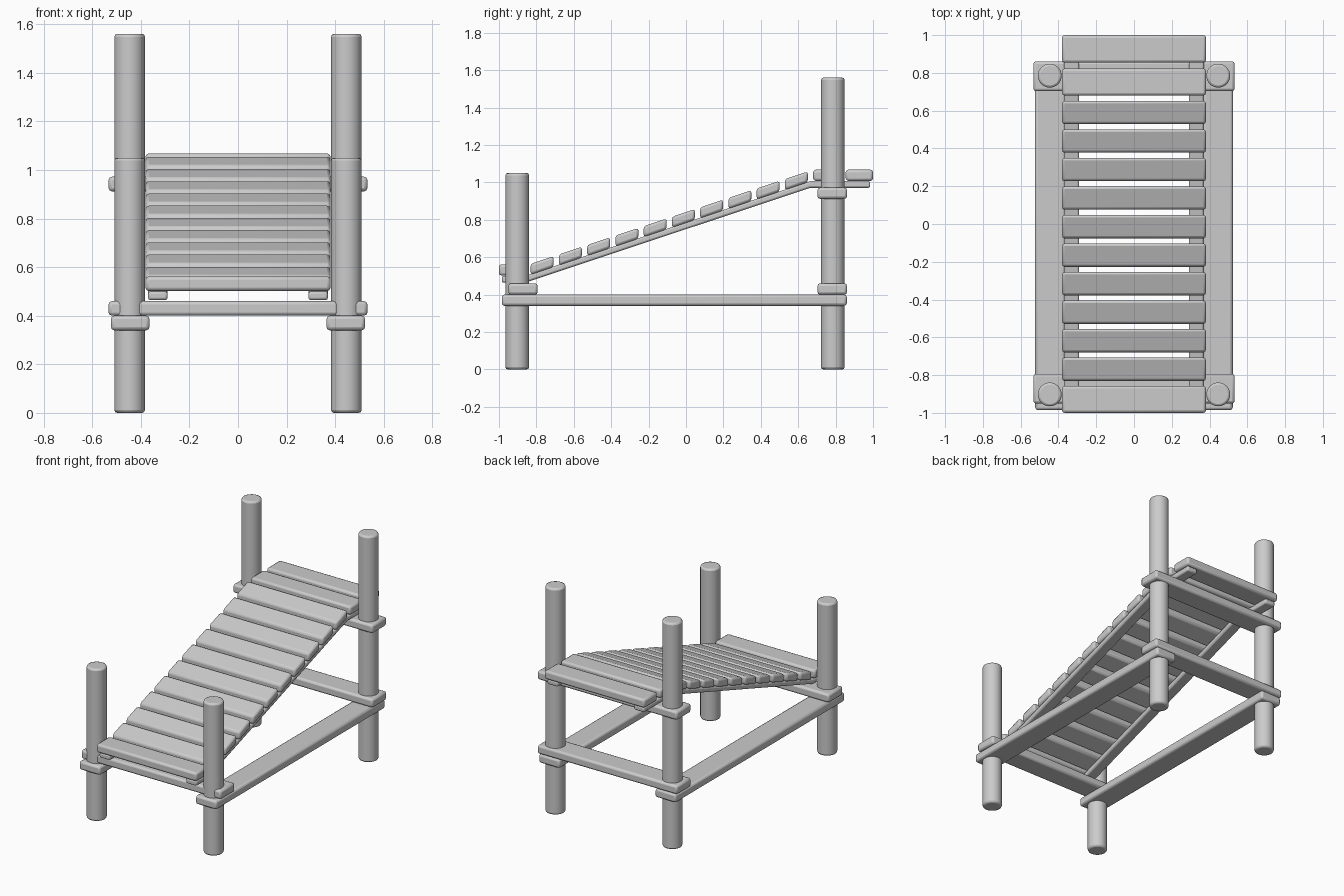
import bpy, bmesh, math

if "Cube" in bpy.data.objects:
    bpy.data.objects.remove(bpy.data.objects["Cube"])


def finish(ob, bevel):
    # rounded timber edges, smooth shading with crisp corners
    m = ob.modifiers.new("rounded_edges", 'BEVEL')
    m.width, m.segments, m.limit_method = bevel, 2, 'ANGLE'
    m.angle_limit = math.radians(30)
    bpy.ops.object.select_all(action='DESELECT')
    ob.select_set(True)
    bpy.context.view_layer.objects.active = ob
    bpy.ops.object.shade_smooth_by_angle(angle=math.radians(30))


def timber(name, profile, x0, x1, bevel=0.014):
    # side profile (y, z) extruded along x
    bm = bmesh.new()
    face = bm.faces.new([bm.verts.new((x0, y, z)) for y, z in profile])
    ext = bmesh.ops.extrude_face_region(bm, geom=[face])
    verts = [v for v in ext["geom"] if isinstance(v, bmesh.types.BMVert)]
    bmesh.ops.translate(bm, vec=(x1 - x0, 0, 0), verts=verts)
    bmesh.ops.recalc_face_normals(bm, faces=bm.faces)
    me = bpy.data.meshes.new(name)
    bm.to_mesh(me)
    bm.free()
    ob = bpy.data.objects.new(name, me)
    bpy.context.collection.objects.link(ob)
    finish(ob, bevel)


def slab(y0, y1, z0, z1, rise=0.0):
    # rectangle, optionally sheared upward along y
    return [(y0, z0), (y1, z0 + rise), (y1, z1 + rise), (y0, z1)]


def post(name, x, y, height):
    bpy.ops.mesh.primitive_cylinder_add(vertices=32, radius=0.063, depth=height,
                                        location=(x, y, height / 2))
    ob = bpy.context.object
    ob.name = name
    finish(ob, 0.012)


SLOPE = 1 / 3
T = 0.018  # half thickness of the stringers
path = [(-0.985, 0.482), (-0.86, 0.482), (0.665, 0.989), (0.985, 0.989)]
stringer = [(y, z - T) for y, z in path] + [(y, z + T) for y, z in reversed(path)]

for side, s in (("left", -1), ("right", 1)):
    # round posts
    post(f"front_post_{side}", s * 0.446, -0.902, 1.05)
    post(f"back_post_{side}", s * 0.446, 0.785, 1.56)
    # long low rails joining front and back posts
    timber(f"side_rail_{side}", slab(-0.985, 0.86, 0.34, 0.40), *sorted((s * 0.364, s * 0.523)))
    # bent stringers carrying the planks
    timber(f"stringer_{side}", stringer, *sorted((s * 0.29, s * 0.37)), bevel=0.01)

# cross beams
for name, y0, y1, z in (("front_cross_beam", -0.95, -0.793, 0.40),
                        ("back_lower_beam", 0.703, 0.861, 0.40),
                        ("back_upper_beam", 0.703, 0.861, 0.912)):
    timber(name, slab(y0, y1, z, z + 0.06), -0.533, 0.533)

# level planks at the bottom and top of the ramp
for name, y0, y1, z in (("bottom_plank", -1.0, -0.857, 0.502),
                        ("landing_plank_inner", 0.68, 0.823, 1.008),
                        ("landing_plank_outer", 0.854, 1.0, 1.008)):
    timber(name, slab(y0, y1, z, z + 0.06), -0.381, 0.381)

# sloping ramp planks with upright ends
for i in range(10):
    y = -0.769 + i * 0.151
    z = 0.556 + i * 0.151 * SLOPE
    rise = 0.123 * SLOPE
    timber(f"ramp_plank_{i + 1}",
           slab(y - 0.0615, y + 0.0615, z - 0.029 - rise / 2, z + 0.029 - rise / 2, rise),
           -0.381, 0.381)
